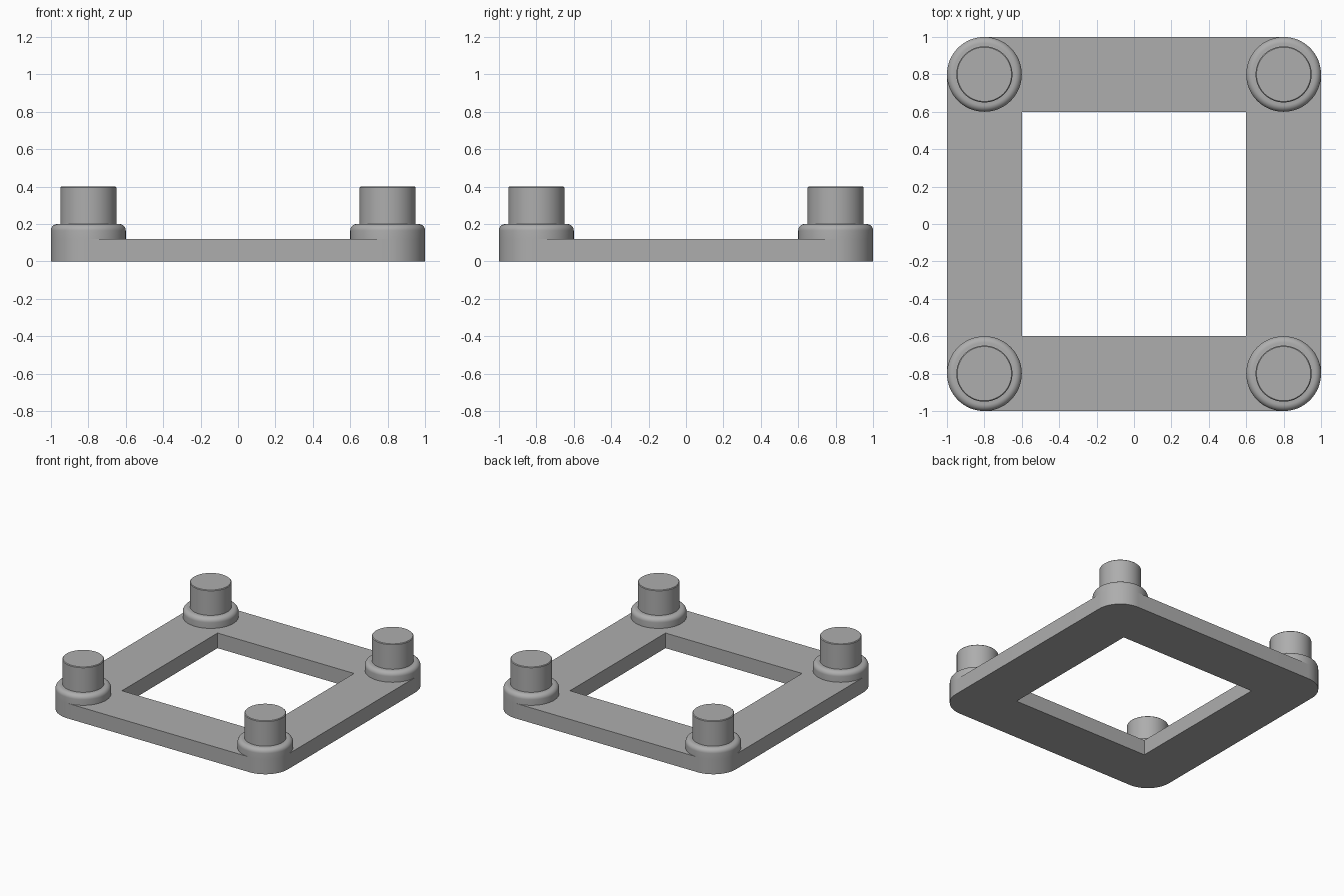
import bpy, bmesh, math

if "Cube" in bpy.data.objects:
    bpy.data.objects.remove(bpy.data.objects["Cube"])

OUT, INN, C, R = 1.0, 0.6, 0.8, 0.2   # frame half size, opening half size, post centre, corner radius
FRAME_H, BOSS_H, PEG_H, PEG_R = 0.12, 0.20, 0.40, 0.15
FILLET, SEG = 0.035, 64

grey = bpy.data.materials.new("grey")
grey.diffuse_color = (0.42, 0.42, 0.42, 1)
grey.use_nodes = True
grey.node_tree.nodes["Principled BSDF"].inputs["Base Color"].default_value = grey.diffuse_color


def finish(name, bm, loc=(0, 0, 0)):
    bmesh.ops.recalc_face_normals(bm, faces=bm.faces)
    mesh = bpy.data.meshes.new(name)
    bm.to_mesh(mesh)
    bm.free()
    mesh.materials.append(grey)
    ob = bpy.data.objects.new(name, mesh)
    ob.location = loc
    bpy.context.collection.objects.link(ob)
    bpy.ops.object.select_all(action='DESELECT')
    ob.select_set(True)
    bpy.context.view_layer.objects.active = ob
    bpy.ops.object.shade_smooth_by_angle(angle=math.radians(35))
    return ob


def lathe(name, profile, loc):
    bm = bmesh.new()
    verts = [bm.verts.new((r, 0, z)) for r, z in profile]
    edges = [bm.edges.new(p) for p in zip(verts, verts[1:])]
    bmesh.ops.spin(bm, geom=verts + edges, cent=(0, 0, 0), axis=(0, 0, 1),
                   angle=math.tau, steps=SEG, use_duplicate=False)
    bmesh.ops.remove_doubles(bm, verts=bm.verts, dist=1e-5)
    # cap the upper rim
    top = profile[-1][1]
    rim = [e for e in bm.edges if e.is_boundary and all(abs(v.co.z - top) < 1e-4 for v in e.verts)]
    bmesh.ops.contextual_create(bm, geom=rim)
    return finish(name, bm, loc)


# Square frame with rounded outer corners and a sharp square opening
bm = bmesh.new()
outer, owner, inner = [], [], []
Q = SEG // 4
for k in range(4):
    a0 = math.radians(45 + 90 * k)
    sx, sy = round(math.copysign(1, math.cos(a0))), round(math.copysign(1, math.sin(a0)))
    inner.append(bm.verts.new((sx * INN, sy * INN, 0)))
    for i in range(Q + 1):
        a = math.radians(90 * (k + i / Q))
        outer.append(bm.verts.new((sx * C + R * math.cos(a), sy * C + R * math.sin(a), 0)))
        owner.append(k)
for i in range(len(outer)):
    j = (i + 1) % len(outer)
    a, b = inner[owner[i]], inner[owner[j]]
    bm.faces.new([a, outer[i], outer[j]] + ([b] if a != b else []))
ext = bmesh.ops.extrude_face_region(bm, geom=bm.faces[:], use_keep_orig=True)
bmesh.ops.translate(bm, vec=(0, 0, FRAME_H),
                    verts=[g for g in ext["geom"] if isinstance(g, bmesh.types.BMVert)])
finish("frame", bm)

# Filleted boss and plain peg at each corner
boss = [(R, FRAME_H), (R, BOSS_H - FILLET)]
boss += [(R - FILLET + FILLET * math.cos(t), BOSS_H - FILLET + FILLET * math.sin(t))
         for t in (math.pi / 2 * i / 8 for i in range(1, 9))]
peg = [(PEG_R, BOSS_H - 0.01), (PEG_R, PEG_H - 0.005), (PEG_R - 0.005, PEG_H)]
for x in (-C, C):
    for y in (-C, C):
        tag = ("front" if y < 0 else "back") + ("_left" if x < 0 else "_right")
        lathe("boss_" + tag, boss, (x, y, 0))
        lathe("peg_" + tag, peg, (x, y, 0))
